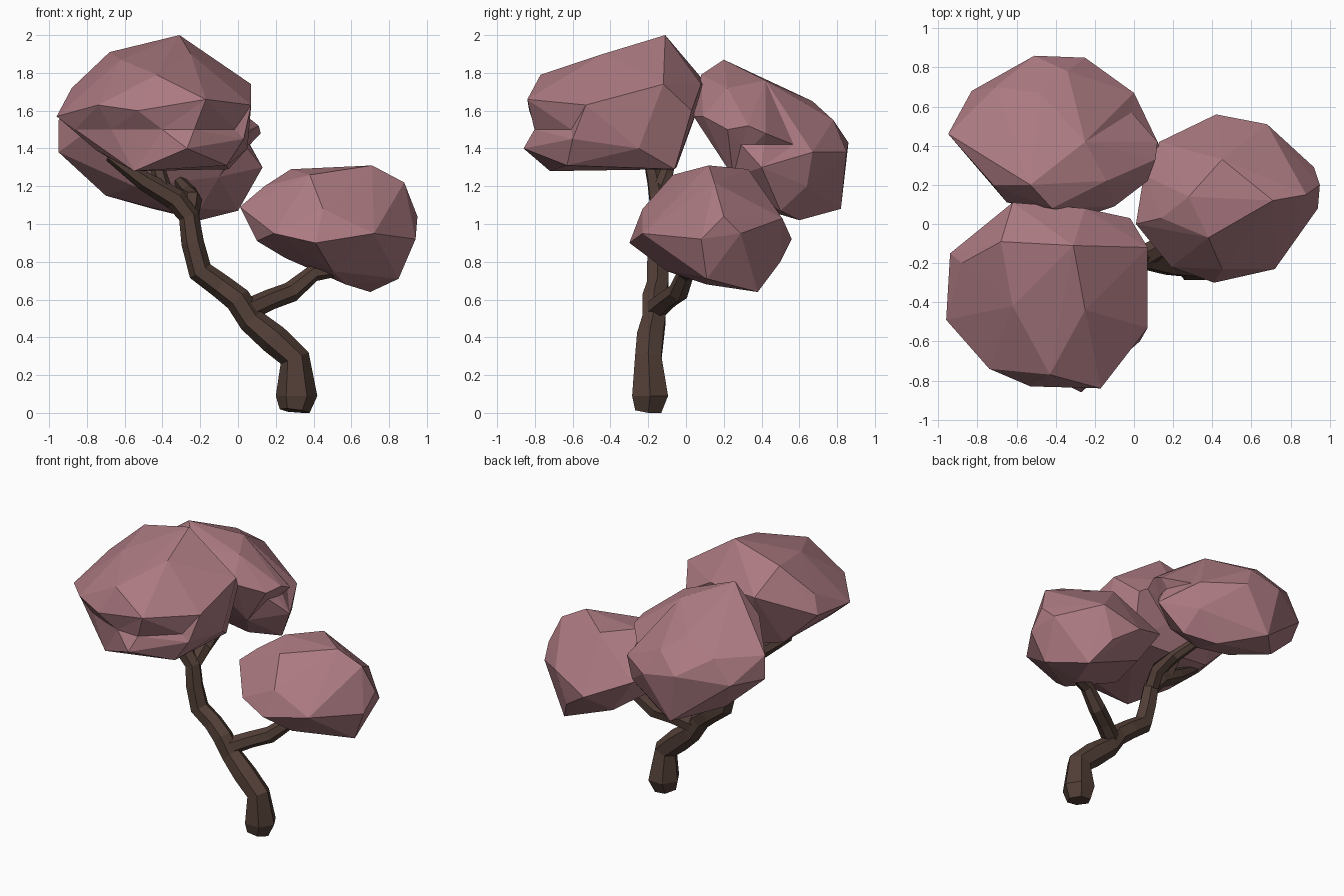
import bpy
import bmesh
import math
from mathutils import Vector

cube = bpy.data.objects.get("Cube")
if cube:
    bpy.data.objects.remove(cube, do_unlink=True)


def make_material(name, colour):
    mat = bpy.data.materials.new(name)
    mat.use_nodes = True
    mat.diffuse_color = colour
    mat.node_tree.nodes["Principled BSDF"].inputs["Base Color"].default_value = colour
    return mat


blossom = make_material("dusty pink blossom", (0.41, 0.195, 0.22, 1))
bark = make_material("dark brown bark", (0.085, 0.05, 0.038, 1))


def finish(name, bm, material):
    """Turn a finished bmesh into a flat shaded object."""
    bmesh.ops.recalc_face_normals(bm, faces=bm.faces)
    mesh = bpy.data.meshes.new(name)
    bm.to_mesh(mesh)
    bm.free()
    mesh.materials.append(material)
    obj = bpy.data.objects.new(name, mesh)
    bpy.context.collection.objects.link(obj)


def crown(name, corners, crease=None):
    """Faceted foliage stretched over a few corners; a crease is height, push and reach."""
    bm = bmesh.new()
    for corner in corners:
        bm.verts.new(corner)
    hull = bmesh.ops.convex_hull(bm, input=bm.verts)
    unused = set(hull["geom_interior"]) | set(hull["geom_unused"])
    bmesh.ops.delete(bm, geom=[g for g in unused if isinstance(g, bmesh.types.BMVert)],
                     context="VERTS")
    if crease:
        height, push, reach = crease
        push = Vector(push)
        cut = bmesh.ops.bisect_plane(bm, geom=bm.verts[:] + bm.edges[:] + bm.faces[:],
                                     plane_co=(0, 0, height), plane_no=(0, 0, 1))
        for v in cut["geom_cut"]:
            if isinstance(v, bmesh.types.BMVert) and v.co.dot(push.normalized()) < -reach:
                v.co += push
        bmesh.ops.triangulate(bm, faces=bm.faces)
    finish(name, bm, blossom)


def limb(name, path, sides=6):
    """Angular branch along a path of x, y, z, radius."""
    points = [Vector(p[:3]) for p in path]
    bm = bmesh.new()
    loops = []
    for k, p in enumerate(points):
        along = (points[min(k + 1, len(points) - 1)] - points[max(k - 1, 0)]).normalized()
        side = along.cross(Vector((0, 1, 0))).normalized()
        other = along.cross(side)
        loop = []
        for i in range(sides):
            a = math.tau * i / sides
            q = p + path[k][3] * (math.cos(a) * side + math.sin(a) * other)
            q.z = max(q.z, 0)
            loop.append(bm.verts.new(q))
        loops.append(loop)
    for low, high in zip(loops, loops[1:]):
        for i in range(sides):
            j = (i + 1) % sides
            bm.faces.new((low[i], low[j], high[j], high[i]))
    bm.faces.new(loops[0][::-1])
    bm.faces.new(loops[-1])
    finish(name, bm, bark)


# Foliage clumps
crown("front_right_crown", [
    (-.31, -.11, 2), (-.68, -.09, 1.91), (-.62, -.42, 1.87), (-.25, -.44, 1.9),
    (-.62, .11, 1.74), (-.25, .08, 1.74), (.07, -.12, 1.74), (-.02, .03, 1.6),
    (.07, -.53, 1.63), (-.88, -.2, 1.72), (-.94, -.15, 1.6), (-.96, -.49, 1.57),
    (-.43, -.77, 1.79), (-.74, -.74, 1.63), (-.17, -.84, 1.66), (-.53, -.83, 1.6),
    (-.27, -.86, 1.4), (.03, -.6, 1.45), (.05, -.25, 1.4), (-.55, -.72, 1.28),
    (-.06, -.63, 1.31), (-.05, -.06, 1.29), (-.75, -.55, 1.39), (-.7, -.11, 1.36),
    (-.45, -.05, 1.3),
], crease=(1.5, (0, .05, 0), .6))
crown("back_right_crown", [
    (-.53, .2, 1.87), (-.42, .08, 1.79), (-.14, .22, 1.72), (-.72, .2, 1.68),
    (-.65, .11, 1.6), (-.25, .04, 1.57), (-.1, .09, 1.57), (-.25, .42, 1.76),
    (-.48, .67, 1.65), (-.71, .7, 1.55), (-.34, .78, 1.55), (-.51, .86, 1.43),
    (-.25, .85, 1.38), (0, .67, 1.38), (.12, .42, 1.48), (.11, .33, 1.52),
    (.13, .4, 1.3), (.07, .22, 1.5), (-.95, .46, 1.55), (-.95, .46, 1.38),
    (-.83, .68, 1.38), (-.7, .55, 1.15), (-.45, .82, 1.08), (-.2, .6, 1.02),
    (0, .5, 1.07), (-.02, .64, 1.2), (-.2, .4, 1.08), (-.55, .3, 1.2),
    (-.1, .25, 1.25),
], crease=(1.42, (-.06, 0, 0), .04))
crown("left_crown", [
    (.01, .0, 1.09), (.05, .25, 1.09), (.14, .03, 1.2), (.28, .14, 1.29),
    (.38, -.07, 1.26), (.71, .12, 1.31), (.45, .33, 1.29), (.88, .15, 1.22),
    (.95, .2, 1.04), (.94, .08, .92), (.92, .29, .95), (.72, -.23, .95),
    (.41, -.3, .9), (.45, -.23, 1.08), (.19, -.22, .95), (.1, -.05, .91),
    (.13, .42, 1.05), (.42, .56, .92), (.68, .51, 1.03), (.6, .5, .8),
    (.85, .11, .71), (.7, .38, .64), (.57, .11, .68), (.5, -.1, .75),
    (.25, 0, .82), (.3, .4, .8),
])

# Trunk leaning up to the fork, then on as the main limb
limb("trunk", [
    (.3, -.2, .01, .08),
    (.31, -.19, .09, .11),
    (.3, -.2, .29, .08),
    (.19, -.19, .39, .08),
    (.07, -.17, .49, .07),
    (0, -.17, .6, .07),
    (-.09, -.15, .67, .065),
    (-.2, -.15, .75, .065),
    (-.24, -.15, .9, .06),
    (-.26, -.14, 1.04, .055),
    (-.33, -.14, 1.13, .06),
    (-.5, -.16, 1.23, .05),
    (-.68, -.2, 1.36, .03),
])

# Side branches
limb("left_branch", [
    (.04, -.17, .54, .06),
    (.17, -.1, .6, .055),
    (.28, -.04, .64, .055),
    (.4, 0, .74, .045),
    (.56, .04, .76, .03),
])
limb("back_branch", [
    (-.26, -.14, 1.03, .05),
    (-.24, -.04, 1.13, .05),
    (-.26, .12, 1.17, .04),
    (-.32, .34, 1.24, .03),
])
limb("upper_twig", [
    (-.38, -.15, 1.14, .045),
    (-.42, -.1, 1.28, .04),
    (-.4, -.06, 1.45, .025),
])
